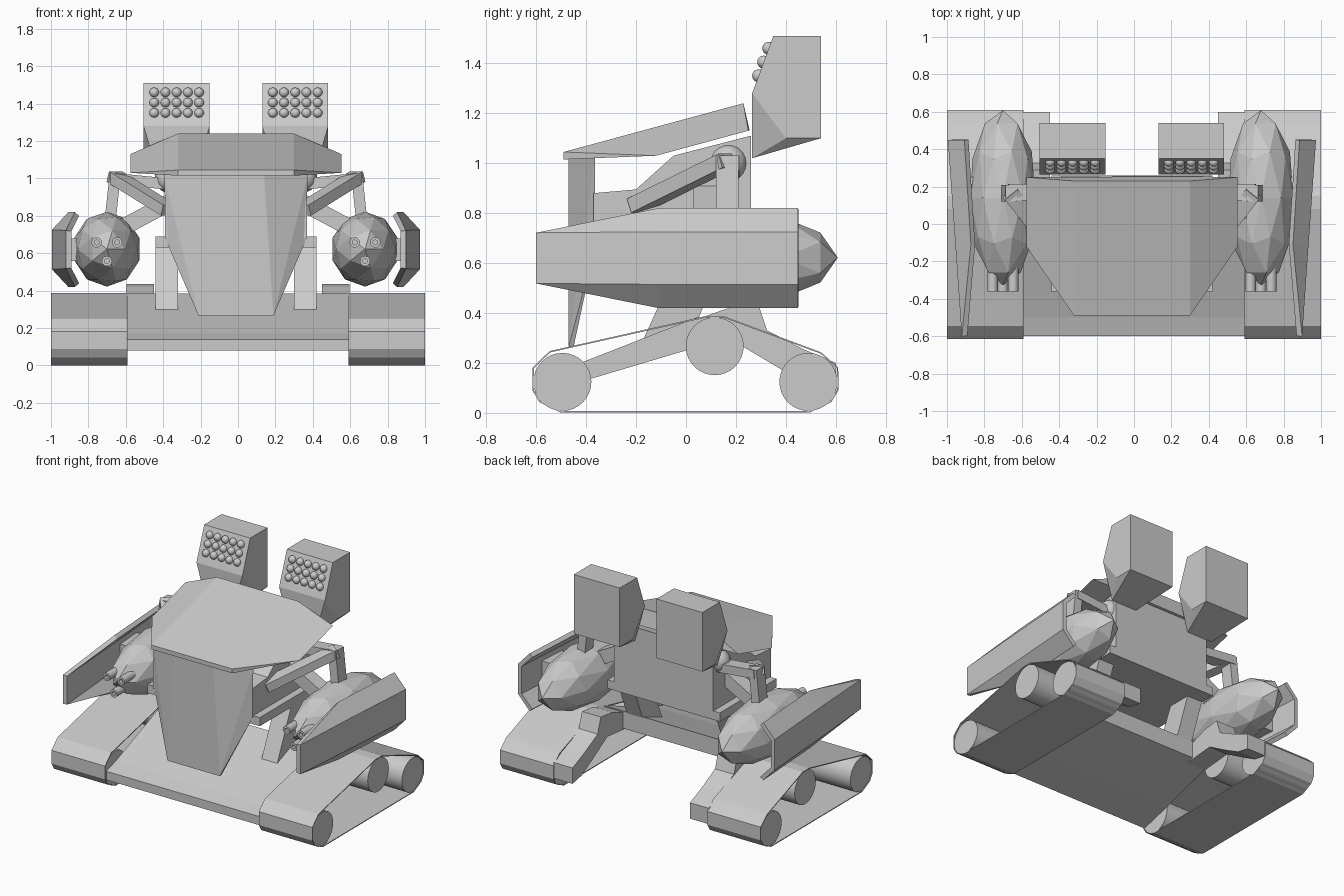
import bpy, bmesh, math
from mathutils import Vector, Matrix

if "Cube" in bpy.data.objects:
    bpy.data.objects.remove(bpy.data.objects["Cube"])

grey = bpy.data.materials.new("plain_grey")
grey.diffuse_color = (0.6, 0.6, 0.6, 1)
grey.use_nodes = True
grey.node_tree.nodes["Principled BSDF"].inputs["Base Color"].default_value = grey.diffuse_color
C = -0.011            # the upper body sits slightly off centre


def finish(name, bm, smooth=False):
    bmesh.ops.recalc_face_normals(bm, faces=bm.faces)
    me = bpy.data.meshes.new(name)
    bm.to_mesh(me)
    bm.free()
    me.materials.append(grey)
    for p in me.polygons:
        p.use_smooth = smooth
    ob = bpy.data.objects.new(name, me)
    bpy.context.collection.objects.link(ob)
    if smooth:
        bpy.context.view_layer.objects.active = ob
        ob.select_set(True)
        bpy.ops.object.shade_smooth_by_angle(angle=math.radians(35))
        ob.select_set(False)
    return ob


def hull(name, pts):
    bm = bmesh.new()
    for p in pts:
        bm.verts.new(p)
    r = bmesh.ops.convex_hull(bm, input=bm.verts)
    junk = [g for g in set(r["geom_interior"] + r["geom_unused"])
            if isinstance(g, bmesh.types.BMVert)]
    if junk:
        bmesh.ops.delete(bm, geom=junk, context='VERTS')
    bmesh.ops.dissolve_limit(bm, angle_limit=0.02, verts=bm.verts, edges=bm.edges)
    return finish(name, bm)


def sym(pts, c=C):
    return [(c + s * x, y, z) for s in (-1, 1) for x, y, z in pts]


def side(pts, s, c=C):
    return [(c + s * x, y, z) for x, y, z in pts]


def extrude(name, prof, x0, x1):
    """Extrude a (y, z) profile along x."""
    bm = bmesh.new()
    a = [bm.verts.new((x0, y, z)) for y, z in prof]
    b = [bm.verts.new((x1, y, z)) for y, z in prof]
    n = len(prof)
    bm.faces.new(a)
    bm.faces.new(b)
    for i in range(n):
        bm.faces.new((a[i], a[(i + 1) % n], b[(i + 1) % n], b[i]))
    return finish(name, bm)


def beam(name, p, q, w, h):
    """Square bar from p to q."""
    p, q = Vector(p), Vector(q)
    d = (q - p).normalized()
    u = d.cross(Vector((0, 0, 1)))
    u = u.normalized() if u.length > 0.2 else Vector((1, 0, 0))
    v = u.cross(d)
    return hull(name, [e + u * i * w / 2 + v * j * h / 2
                       for e in (p, q) for i in (-1, 1) for j in (-1, 1)])


def sheet(name, grid, thick, close=False):
    """Skin rows of points and give the sheet a thickness."""
    bm = bmesh.new()
    rows = [[bm.verts.new(p) for p in r] for r in grid]
    pairs = list(zip(rows, rows[1:])) + ([(rows[-1], rows[0])] if close else [])
    for a, b in pairs:
        for i in range(len(a) - 1):
            bm.faces.new((a[i], a[i + 1], b[i + 1], b[i]))
    bmesh.ops.remove_doubles(bm, verts=bm.verts, dist=0.0005)
    ob = finish(name, bm)
    m = ob.modifiers.new("thickness", 'SOLIDIFY')
    m.thickness = thick
    m.offset = 0
    return ob


# chassis plate, rising to the rear
extrude("chassis_plate", [(-.6, .08), (-.6, .14), (-.5, .17), (.05, .385), (.05, .265), (-.37, .14)], -.59, .59)

# tracks: rear arms, wheels and open belts
BELT = [(-.5, .004), (-.585, .045), (-.612, .09), (-.612, .18), (-.545, .245), (.08, .385), (.15, .385),
        (.54, .24), (.607, .18), (.607, .09), (.58, .045), (.495, .004)]
ARM = [(0, .25), (0, .36), (.17, .42), (.29, .435), (.325, .33), (.47, .255), (.6, .2),
       (.6, .09), (.5, .11), (.38, .175), (.22, .27)]
for s, nm in ((-1, "left"), (1, "right")):
    extrude(nm + "_rear_arm", ARM, s * .45, s * .595)
    for k, (y, z) in enumerate([(-.495, .124), (.115, .267), (.49, .124)]):
        bm = bmesh.new()
        bmesh.ops.create_cone(bm, cap_ends=True, segments=32, radius1=.116, radius2=.116, depth=.4,
                              matrix=Matrix.Translation((s * .795, y, z)) @ Matrix.Rotation(math.pi / 2, 4, 'Y'))
        finish(f"{nm}_wheel_{k + 1}", bm, True)
    sheet(nm + "_track_belt", [[(s * .59, y, z), (s * 1.0, y, z)] for y, z in BELT], .006, True)

# body block, base slab and legs
extrude("body", [(-.37, .68), (-.37, .88), (-.2, .895), (-.05, 1.03), (.26, 1.11), (.26, .68)], C - .38, C + .38)
extrude("body_base", [(-.36, .63), (-.36, .69), (.26, .69), (.26, .63)], C - .43, C + .43)
for s, nm in ((-1, "left"), (1, "right")):
    extrude(nm + "_leg", [(-.175, .285), (0, .67), (.17, .67), (.03, .33)], C + s * .31, C + s * .43)

# front shield and sloping hood
hull("front_shield", sym([(.15, -.47, 1.02), (.2, -.47, .265), (.385, -.365, 1.02),
                          (.37, -.365, .66), (.2, -.45, .265)]))
hull("hood", sym([(.31, -.49, 1.045), (.31, -.49, 1.015), (.31, .23, 1.24),
                  (.565, -.12, 1.03), (.565, .25, 1.13), (.31, .255, 1.13)]))

for s, nm in ((-1, "left"), (1, "right")):
    # rocket box with tapered neck
    m = .317
    pts = [(m + i * w, y, z) for i in (-1, 1) for w, y, z in
           [(.176, .35, 1.51), (.176, .54, 1.51), (.176, .54, 1.10), (.176, .40, 1.10),
            (.176, .265, 1.28), (.1, .265, 1.02)]]
    hull(nm + "_rocket_box", side(pts, s))
    # rocket tips on the sloping face
    bm = bmesh.new()
    for i in range(5):
        for z in (1.35, 1.405, 1.46):
            y = .265 + (z - 1.28) * .085 / .23
            bmesh.ops.create_uvsphere(bm, u_segments=12, v_segments=8, radius=.026,
                                      matrix=Matrix.Translation((C + s * (m + (i - 2) * .06), y, z)))
    finish(nm + "_rocket_tips", bm, True)

    # shoulder ball and arm frame
    bm = bmesh.new()
    bmesh.ops.create_uvsphere(bm, u_segments=16, v_segments=10, radius=.075,
                              matrix=Matrix.Translation((C + s * .36, .17, 1.0)))
    finish(nm + "_shoulder_ball", bm, True)
    P = lambda x, y, z: (C + s * x, y, z)
    beam(nm + "_upper_arm", P(.36, -.2, .83), P(.65, .165, 1.01), .09, .06)
    beam(nm + "_shoulder_bar", P(.36, .17, .97), P(.66, .17, 1.0), .09, .06)
    beam(nm + "_arm_strut", P(.645, .165, 1.03), P(.675, .165, .75), .06, .09)
    beam(nm + "_lower_arm", P(.34, .08, .88), P(.62, .08, .73), .1, .09)

    # faceted gun pod
    bm = bmesh.new()
    bmesh.ops.create_icosphere(bm, subdivisions=2, radius=1)
    bm.transform(Matrix.Translation((C + s * .69, .14, .622))
                 @ Matrix.Diagonal((.182, .468, .2, 1))
                 @ Matrix.Rotation(math.pi / 2, 4, 'X'))
    finish(nm + "_gun_pod", bm)

    # three hollow barrels
    for k, (dx, z) in enumerate([(-.055, .658), (.055, .658), (0, .558)]):
        bm = bmesh.new()
        rings = []
        for r, y in ((.028, -.12), (.028, -.362), (.013, -.362), (.013, -.30)):
            rings.append([bm.verts.new((C + s * .69 + dx + r * math.cos(a * math.pi / 6), y,
                                        z + r * math.sin(a * math.pi / 6))) for a in range(12)])
        for a, b in zip(rings, rings[1:]):
            for i in range(12):
                bm.faces.new((a[i], a[(i + 1) % 12], b[(i + 1) % 12], b[i]))
        bm.faces.new(rings[0])
        bm.faces.new(rings[-1])
        finish(f"{nm}_barrel_{k + 1}", bm, True)

    # folded armour plate flaring to the rear, and its mount
    rows = []
    for y, xo, xf, h in ((-.6, .895, .895, .1), (-.11, .93, .85, .19), (.45, .97, .885, .19)):
        rows.append(side([(xf, y, .62 - h), (xo, y, .52), (xo, y, .72), (xf, y, .62 + h)], s))
    sheet(nm + "_armour_plate", rows, .03)
    beam(nm + "_armour_mount", P(.8, .15, .62), P(.95, .15, .62), .2, .12)
